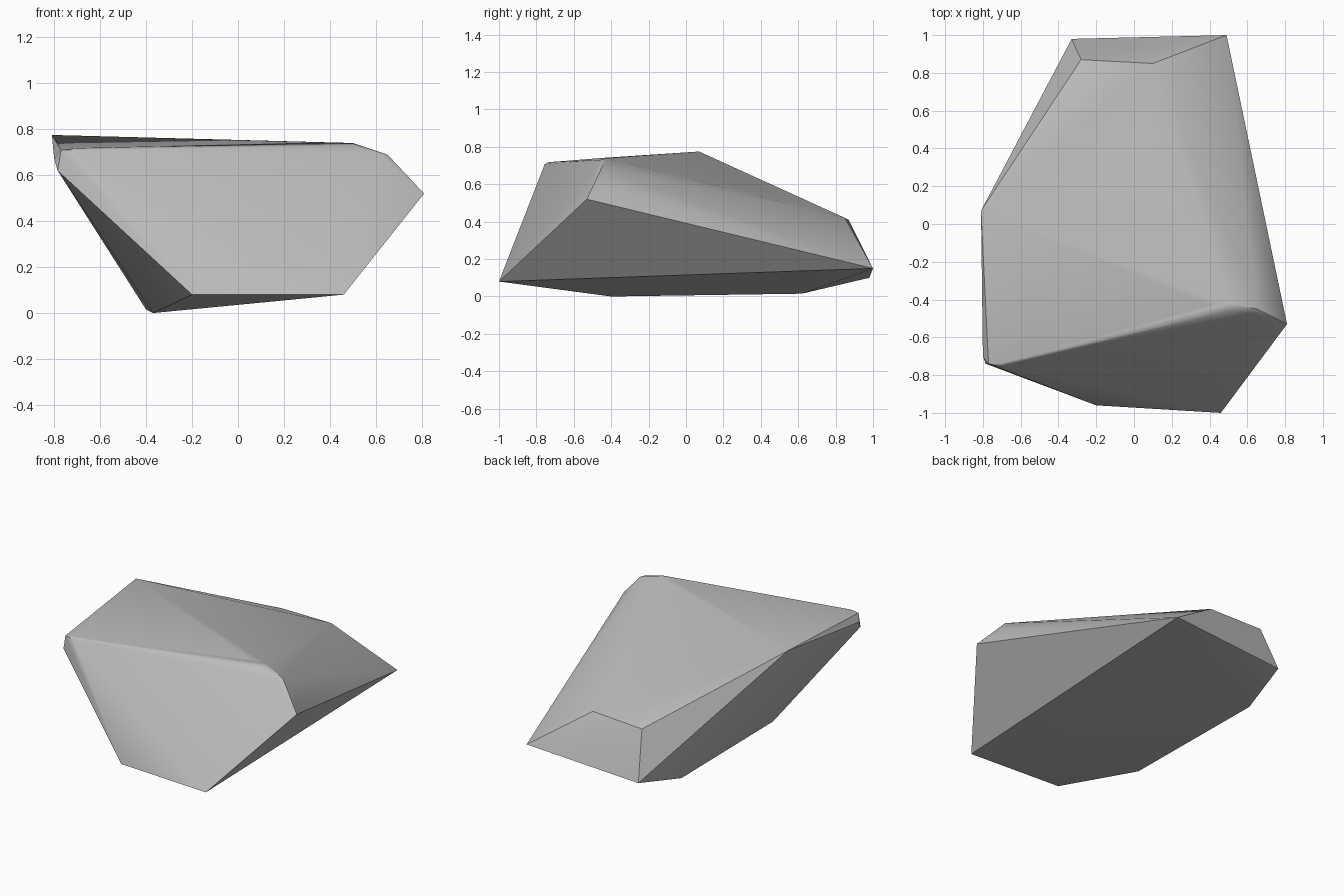
import bpy
import bmesh
import math
from mathutils import Vector

# Remove the default cube only
default_cube = bpy.data.objects.get("Cube")
if default_cube:
    bpy.data.objects.remove(default_cube, do_unlink=True)


def make_material(name, level):
    """Create one flat grey material."""
    material = bpy.data.materials.new(name)
    material.use_nodes = True
    colour = (level, level, level, 1)
    material.diffuse_color = colour
    shader = material.node_tree.nodes["Principled BSDF"]
    shader.inputs["Base Color"].default_value = colour
    shader.inputs["Roughness"].default_value = 0.9
    return material


def make_hull(name, corner_groups, material):
    """Wrap a convex skin around the named groups of corner points."""
    bm = bmesh.new()
    for group in corner_groups.values():
        for corner in group:
            bm.verts.new(Vector(corner))
    result = bmesh.ops.convex_hull(bm, input=bm.verts[:])
    unused = set(result["geom_interior"] + result["geom_unused"])
    loose = [item for item in unused if isinstance(item, bmesh.types.BMVert)]
    bmesh.ops.delete(bm, geom=loose, context="VERTS")
    bmesh.ops.recalc_face_normals(bm, faces=bm.faces[:])
    mesh = bpy.data.meshes.new(name)
    bm.to_mesh(mesh)
    bm.free()
    mesh.materials.append(material)
    hull = bpy.data.objects.new(name, mesh)
    bpy.context.collection.objects.link(hull)
    return hull


# Corners of the stone, grouped by the area they shape
corners = {
    # Front foot and the underside
    "foot": [(0.46, -1, 0.08), (-0.2, -0.96, 0.08)],
    "underside": [(-0.37, -0.4, 0), (-0.4, 0.62, 0.015)],
    # Sloping end at the back
    "back_end": [(0.49, 1, 0.15), (-0.33, 0.98, 0.1),
                 (-0.28, 0.87, 0.41), (0.1, 0.85, 0.42)],
    # High point on the upper surface
    "peak": [(-0.81, 0.07, 0.775)],
    # Worn corner at the front
    "worn_corner": [(-0.785, -0.74, 0.62), (-0.8, -0.7, 0.67),
                    (-0.77, -0.74, 0.71), (-0.7, -0.755, 0.708),
                    (-0.7, -0.735, 0.718)],
    # Chipped shoulder on the other side
    "shoulder": [(0.4, -0.43, 0.742), (0.5, -0.42, 0.74),
                 (0.5, -0.46, 0.73), (0.62, -0.48, 0.69),
                 (0.65, -0.45, 0.69), (0.74, -0.4, 0.58),
                 (0.81, -0.53, 0.52)],
    # Soft ridge running from shoulder to back end
    "ridge": [(0.05, 0.42, 0.56), (0.34, 0.3, 0.53)],
}

stone_grey = make_material("stone grey", 0.5)
rock = make_hull("rock", corners, stone_grey)

# Smooth the worn ridges, keep the broken edges crisp
bpy.ops.object.select_all(action="DESELECT")
rock.select_set(True)
bpy.context.view_layer.objects.active = rock
bpy.ops.object.shade_smooth_by_angle(angle=math.radians(32))
weighted = rock.modifiers.new("flat_large_faces", "WEIGHTED_NORMAL")
weighted.keep_sharp = True
